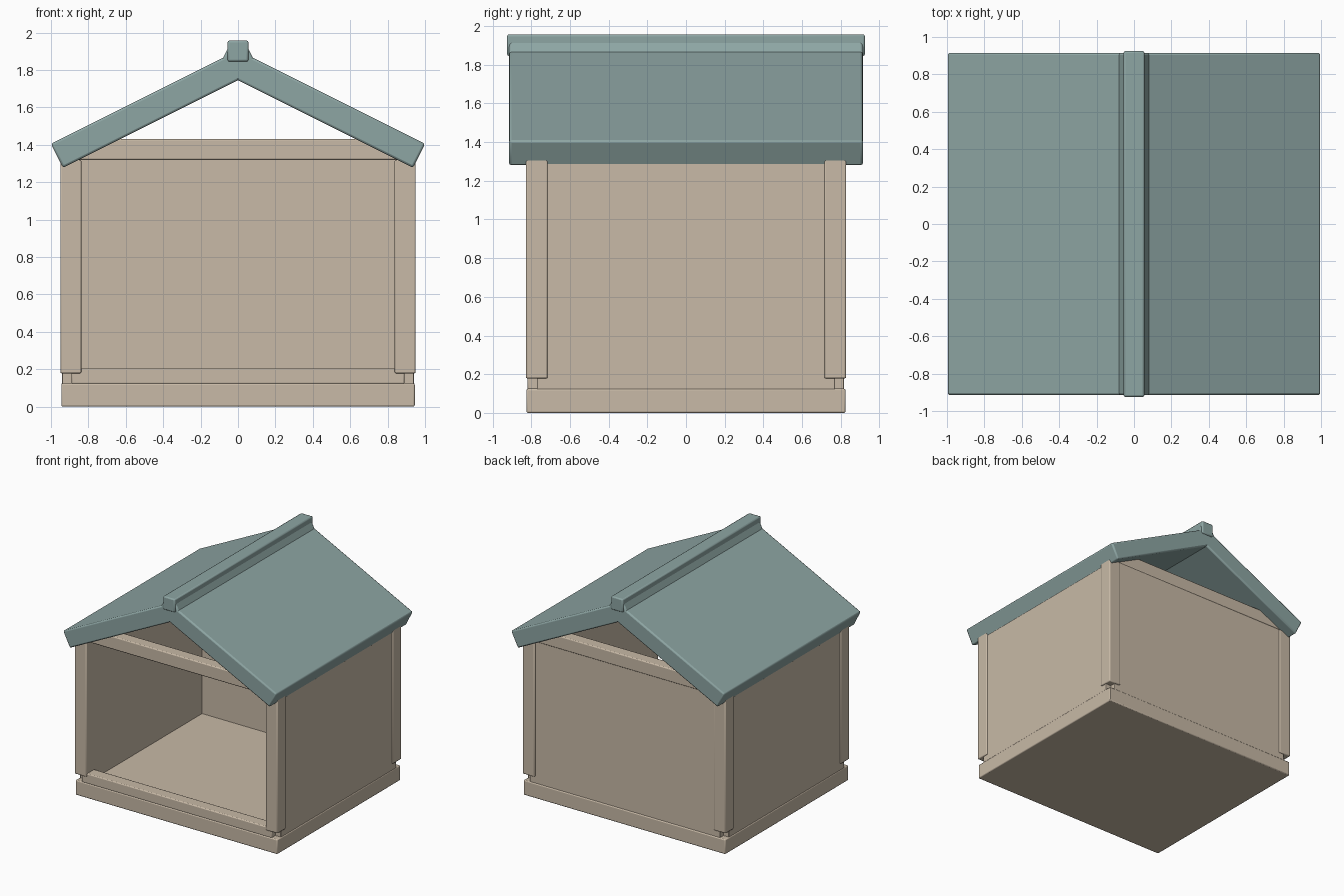
import bpy
import bmesh
import math

cube = bpy.data.objects.get("Cube")
if cube:
    bpy.data.objects.remove(cube, do_unlink=True)


def material(name, colour):
    mat = bpy.data.materials.new(name)
    mat.use_nodes = True
    mat.diffuse_color = colour
    mat.node_tree.nodes["Principled BSDF"].inputs["Base Color"].default_value = colour
    return mat


timber = material("tan timber", (0.58, 0.49, 0.385, 1))
teal = material("grey teal roofing", (0.27, 0.38, 0.37, 1))


def prism(name, profile, y0, y1, mat, bevel=0.008):
    """Extrude an x-z profile along y and soften its edges."""
    bm = bmesh.new()
    face = bm.faces.new([bm.verts.new((x, y0, z)) for x, z in profile])
    side = bmesh.ops.extrude_face_region(bm, geom=[face])
    verts = [v for v in side["geom"] if isinstance(v, bmesh.types.BMVert)]
    bmesh.ops.translate(bm, vec=(0, y1 - y0, 0), verts=verts)
    bmesh.ops.recalc_face_normals(bm, faces=bm.faces)
    mesh = bpy.data.meshes.new(name)
    bm.to_mesh(mesh)
    bm.free()
    mesh.materials.append(mat)
    obj = bpy.data.objects.new(name, mesh)
    bpy.context.collection.objects.link(obj)
    if bevel:
        mod = obj.modifiers.new("soft edges", "BEVEL")
        mod.width = bevel
        mod.segments = 2
    bpy.ops.object.select_all(action="DESELECT")
    obj.select_set(True)
    bpy.context.view_layer.objects.active = obj
    bpy.ops.object.shade_smooth_by_angle(angle=math.radians(40))
    return obj


def box(name, x, y, z, mat, bevel=0.008):
    profile = [(x[0], z[0]), (x[1], z[0]), (x[1], z[1]), (x[0], z[1])]
    return prism(name, profile, y[0], y[1], mat, bevel)


def span(a, b, sign):
    return sorted((a * sign, b * sign))


# Floor slab and low front sill
box("floor", (-0.945, 0.945), (-0.825, 0.825), (0, 0.125), timber)
box("front_sill", (-0.89, 0.89), (-0.82, -0.72), (0.12, 0.205), timber)

# Solid back and side walls; the front stays open
box("back_wall", (-0.89, 0.89), (0.72, 0.817), (0.12, 1.325), timber, 0.004)
for label, s in (("left", 1), ("right", -1)):
    box(label + "_wall", span(0.84, 0.94, s), (-0.77, 0.77), (0.12, 1.32), timber, 0.004)

# Corner posts and the beams across front and back
for end, t in (("front", -1), ("back", 1)):
    for label, s in (("left", 1), ("right", -1)):
        box(f"{end}_{label}_post", span(0.838, 0.95, s), span(0.715, 0.828, t),
            (0.178, 1.32), timber)
    box(end + "_beam", (-0.89, 0.89), span(0.72, 0.82, t), (1.32, 1.43), timber)

# Two roof slabs that cross at the ridge
for label, s in (("left", 1), ("right", -1)):
    profile = [(s, 1.405), (0.936 * s, 1.277), (-0.112 * s, 1.801), (-0.048 * s, 1.929)]
    prism(label + "_roof_slab", profile, -0.915, 0.915, teal, 0.012)

# Ridge cap
box("ridge_cap", (-0.056, 0.056), (-0.925, 0.925), (1.845, 1.957), teal, 0.01)
